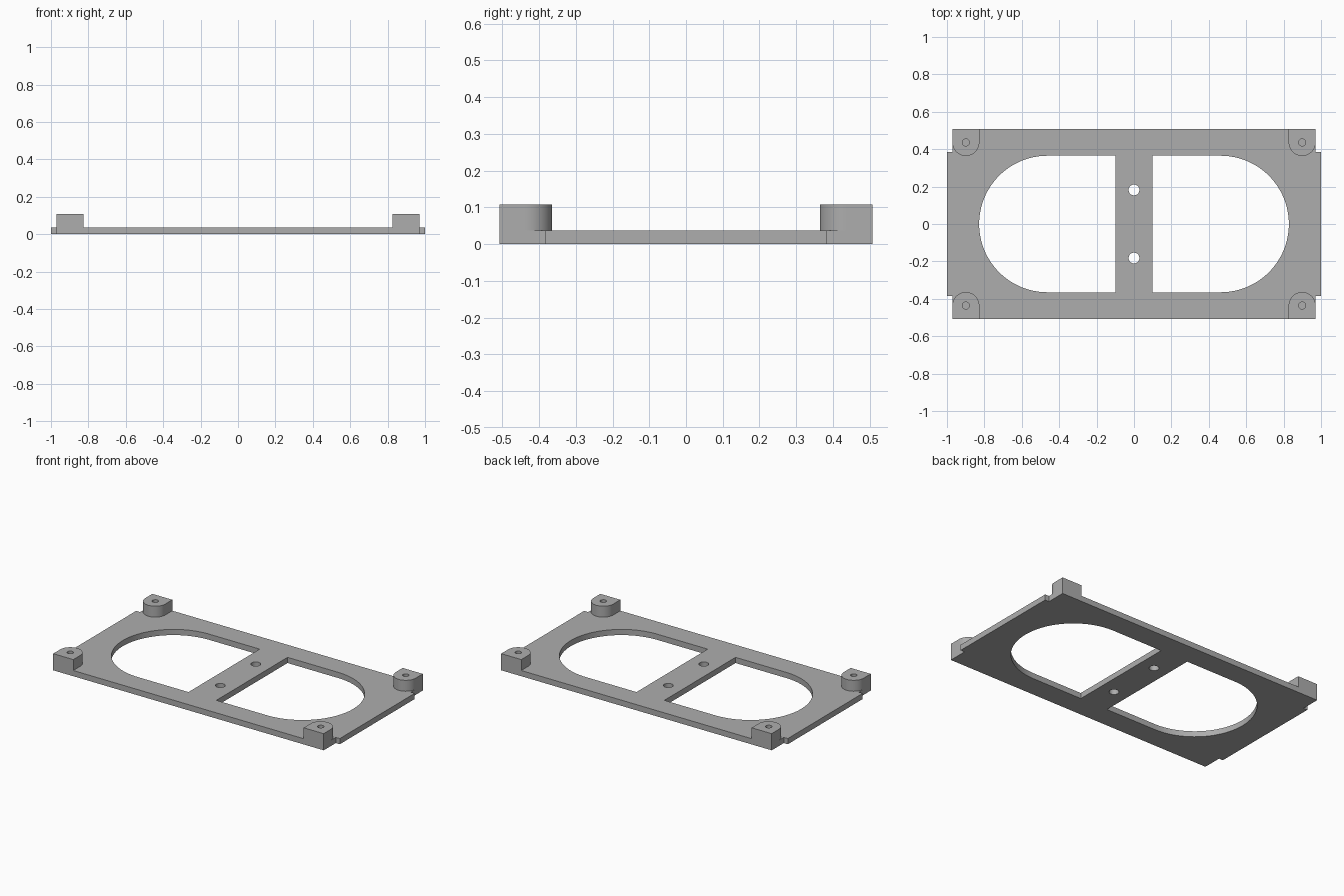
import bpy, bmesh
from math import cos, sin, pi

if "Cube" in bpy.data.objects:
    bpy.data.objects.remove(bpy.data.objects["Cube"], do_unlink=True)

THICK, TOP = 0.037, 0.108      # plate thickness, post top
HALF_X, HALF_Y = 0.971, 0.508  # plate body
TAB_X, TAB_Y = 1.0, 0.384      # side tabs
POST_X, POST_Y, POST_R = 0.899, 0.436, 0.072

grey = bpy.data.materials.new("plain grey")
grey.use_nodes = True
colour = (0.42, 0.42, 0.42, 1)
grey.diffuse_color = colour
grey.node_tree.nodes["Principled BSDF"].inputs["Base Color"].default_value = colour


def arc(cx, cy, r, start, end, steps):
    angles = [start + (end - start) * i / steps for i in range(steps + 1)]
    return [(cx + r * cos(a), cy + r * sin(a)) for a in angles]


def circle(cx, cy, r, steps=32):
    return arc(cx, cy, r, 0, 2 * pi, steps)[:-1]


def mirror(points, sx, sy):
    return [(x * sx, y * sy) for x, y in points]


def slab(name, loops, z0, z1):
    """Extrude an outline with holes between two heights."""
    curve = bpy.data.curves.new(name, 'CURVE')
    curve.dimensions = '2D'
    curve.fill_mode = 'BOTH'
    curve.extrude = (z1 - z0) / 2
    for loop in loops:
        spline = curve.splines.new('POLY')
        spline.points.add(len(loop) - 1)
        for point, (x, y) in zip(spline.points, loop):
            point.co = (x, y, 0, 1)
        spline.use_cyclic_u = True
    temp = bpy.data.objects.new(name + "_outline", curve)
    bpy.context.collection.objects.link(temp)
    bpy.context.view_layer.update()
    graph = bpy.context.evaluated_depsgraph_get()
    mesh = bpy.data.meshes.new_from_object(temp.evaluated_get(graph))
    bpy.data.objects.remove(temp, do_unlink=True)
    bpy.data.curves.remove(curve)

    bm = bmesh.new()
    bm.from_mesh(mesh)
    bmesh.ops.translate(bm, verts=bm.verts, vec=(0, 0, (z0 + z1) / 2))
    bmesh.ops.remove_doubles(bm, verts=bm.verts, dist=0.0001)
    bmesh.ops.recalc_face_normals(bm, faces=bm.faces)
    bm.to_mesh(mesh)
    bm.free()
    mesh.name = name
    mesh.materials.clear()
    mesh.materials.append(grey)
    obj = bpy.data.objects.new(name, mesh)
    bpy.context.collection.objects.link(obj)
    bpy.ops.object.select_all(action='DESELECT')
    obj.select_set(True)
    bpy.context.view_layer.objects.active = obj
    bpy.ops.object.shade_smooth_by_angle(angle=pi / 6)
    return obj


# Base plate: tabbed outline, two D-shaped windows, two holes in the bridge
corner = [(TAB_X, TAB_Y), (HALF_X, TAB_Y), (HALF_X, HALF_Y)]
outline = (corner + mirror(corner[::-1], -1, 1)
           + mirror(corner, -1, -1) + mirror(corner[::-1], 1, -1))
window = [(0.1, -0.365)] + arc(0.463, 0, 0.365, -pi / 2, pi / 2, 64) + [(0.1, 0.365)]
bridge_hole = circle(0, 0.182, 0.029)
slab("base_plate", [outline, window, mirror(window, -1, 1),
                    bridge_hole, mirror(bridge_hole, 1, -1)], 0, THICK)

# Corner posts: square outer side, rounded inner side, blind screw hole
post = ([(POST_X + POST_R, HALF_Y), (POST_X - POST_R, HALF_Y)]
        + arc(POST_X, POST_Y, POST_R, pi, 2 * pi, 32))
screw_hole = circle(POST_X, POST_Y, 0.019)
for side, sx in (("left", 1), ("right", -1)):
    for end, sy in (("front", -1), ("back", 1)):
        slab(f"{end}_{side}_post",
             [mirror(post, sx, sy), mirror(screw_hole, sx, sy)], THICK, TOP)
